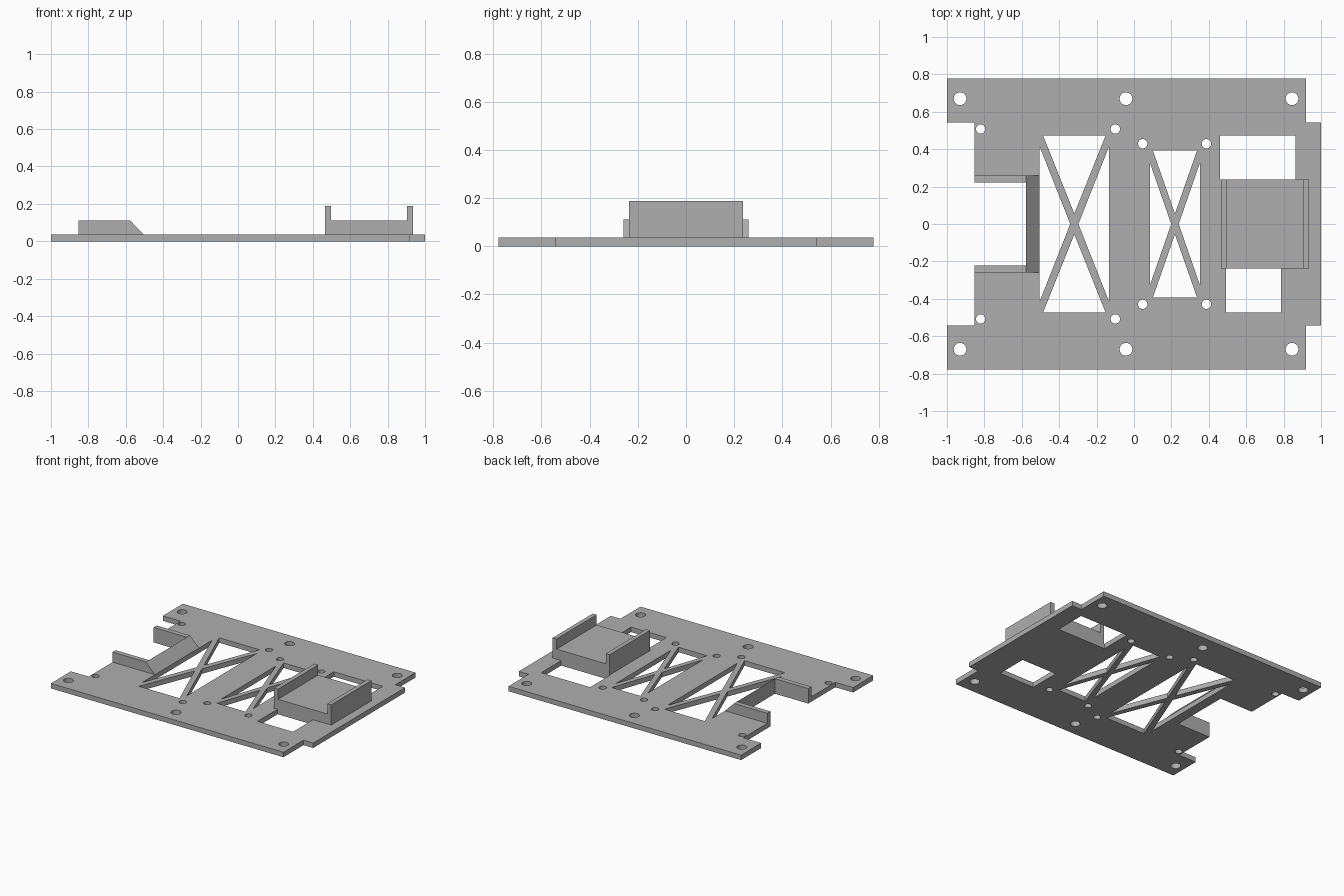
import bpy
import bmesh
from math import cos, sin, tau

if "Cube" in bpy.data.objects:
    bpy.data.objects.remove(bpy.data.objects["Cube"], do_unlink=True)

T = 0.037            # plate thickness
LEDGE = 0.112        # height of rails and cradle floor
TOP = 0.188          # height of cradle walls

grey = bpy.data.materials.new("plain grey")
grey.use_nodes = True
grey.diffuse_color = (0.43, 0.43, 0.43, 1)
grey.node_tree.nodes["Principled BSDF"].inputs["Base Color"].default_value = grey.diffuse_color


def prism(bm, points, low, high, axis="z"):
    """Extrude a flat profile: xy along z, or xz along y."""
    def place(p, d):
        return (p[0], p[1], d) if axis == "z" else (p[0], d, p[1])
    a = [bm.verts.new(place(p, low)) for p in points]
    b = [bm.verts.new(place(p, high)) for p in points]
    bm.faces.new(a)
    bm.faces.new(b)
    for i in range(len(a)):
        j = (i + 1) % len(a)
        bm.faces.new((a[i], a[j], b[j], b[i]))


def rect(x0, x1, y0, y1):
    return [(x0, y0), (x1, y0), (x1, y1), (x0, y1)]


def circle(x, y, r, n=32):
    return [(x + r * cos(tau * i / n), y + r * sin(tau * i / n)) for i in range(n)]


def make(name, bm):
    bmesh.ops.recalc_face_normals(bm, faces=bm.faces)
    mesh = bpy.data.meshes.new(name)
    bm.to_mesh(mesh)
    bm.free()
    mesh.materials.append(grey)
    obj = bpy.data.objects.new(name, mesh)
    bpy.context.collection.objects.link(obj)
    return obj


# Base plate outline, mirrored front to back
half = [(0.92, 0.778), (-1, 0.778), (-1, 0.542), (-0.853, 0.542),
        (-0.853, 0.223), (-0.578, 0.223)]
outline = [(1, -0.542), (1, 0.542), (0.92, 0.542)] + half
outline += [(x, -y) for x, y in reversed(half)] + [(0.92, -0.542)]
bm = bmesh.new()
prism(bm, outline, 0, T)
plate = make("base_plate", bm)

# Openings through the plate
bm = bmesh.new()


def cut(points):
    prism(bm, points, -0.1, T + 0.1)


def braced_window(cx, hx, hy, end_x, side_y, gap_x, gap_y):
    """Four triangles that leave a crossed pair of braces."""
    for s in (-1, 1):
        cut([(cx - end_x, s * hy), (cx + end_x, s * hy), (cx, s * gap_y)])
        cut([(cx + s * hx, -side_y), (cx + s * hx, side_y), (cx + s * gap_x, 0)])


braced_window(-0.319, 0.185, 0.473, 0.167, 0.413, 0.022, 0.055)
braced_window(0.219, 0.133, 0.393, 0.118, 0.325, 0.02, 0.055)
cut(rect(0.46, 0.864, 0.237, 0.473))
cut(rect(0.493, 0.785, -0.473, -0.237))
for s in (-1, 1):
    for x in (-0.93, -0.043, 0.845):
        cut(circle(x, s * 0.67, 0.034))
    for x, y in ((-0.82, 0.508), (-0.1, 0.508), (0.047, 0.429), (0.387, 0.429)):
        cut(circle(x, s * y, 0.025))
cutter = make("plate_cutter", bm)
cutter.hide_render = True

mod = plate.modifiers.new("openings", "BOOLEAN")
mod.operation = "DIFFERENCE"
mod.solver = "EXACT"
mod.object = cutter
bpy.context.view_layer.objects.active = plate
bpy.ops.object.modifier_apply(modifier=mod.name)
bpy.data.objects.remove(cutter, do_unlink=True)

# Ramp behind the slot
bm = bmesh.new()
prism(bm, [(-0.578, T), (-0.504, T), (-0.578, LEDGE)], -0.26, 0.26, "y")
make("slot_ramp", bm)

# Rails on both sides of the slot
for side, y0, y1 in (("left", 0.223, 0.26), ("right", -0.26, -0.223)):
    bm = bmesh.new()
    prism(bm, rect(-0.853, -0.578, T, LEDGE), y0, y1, "y")
    make("slot_rail_" + ("back" if side == "left" else "front"), bm)

# Cradle: raised floor with a wall at each end
bm = bmesh.new()
prism(bm, [(0.464, T), (0.935, T), (0.935, TOP), (0.903, TOP), (0.903, LEDGE),
           (0.496, LEDGE), (0.496, TOP), (0.464, TOP)], -0.237, 0.237, "y")
make("cradle", bm)
